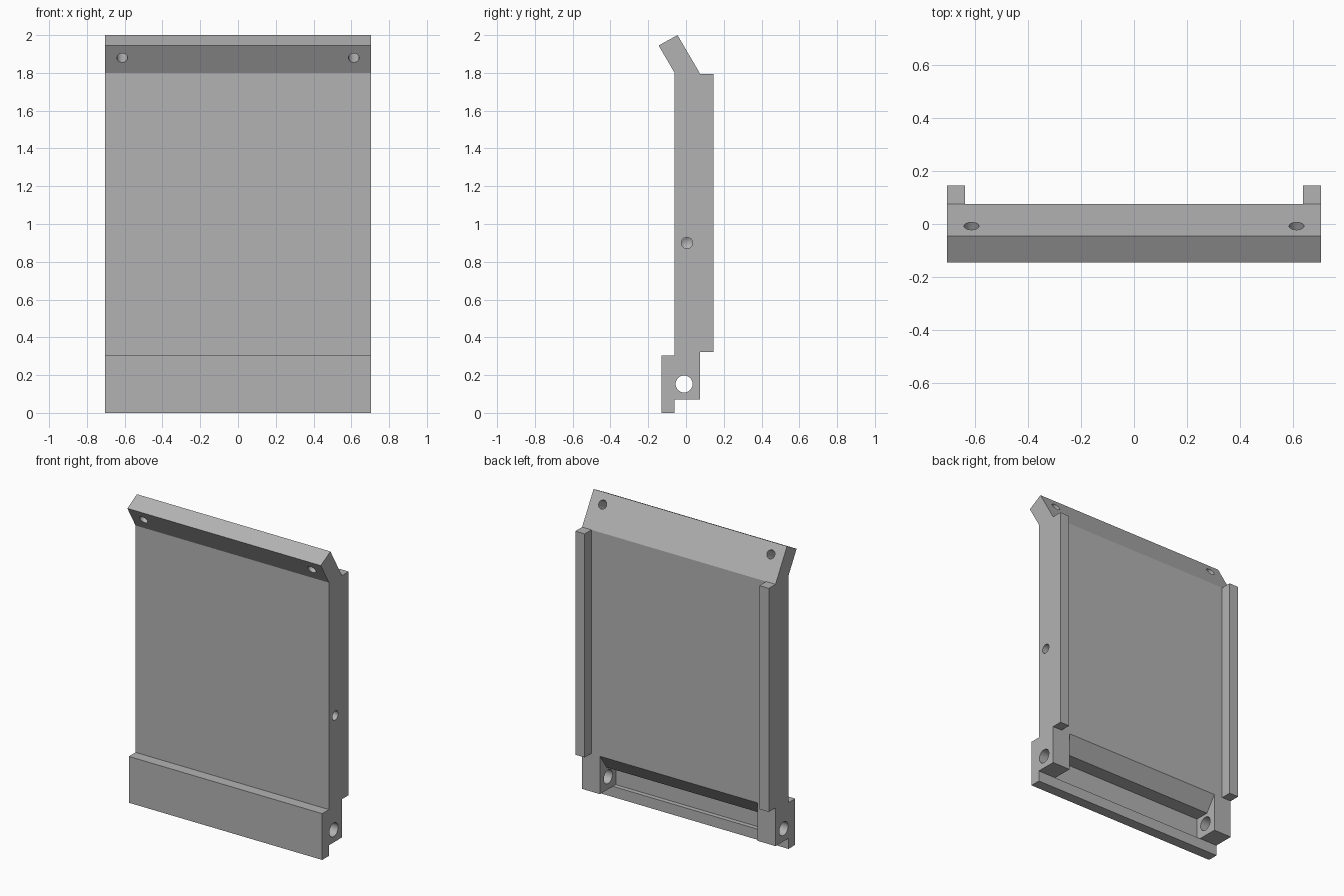
import bpy, bmesh
from mathutils import Vector

cube = bpy.data.objects.get("Cube")
if cube:
    bpy.data.objects.remove(cube, do_unlink=True)

HALF = 0.705      # half width of the panel
POCKET = 0.575    # half width of the space between the lugs

grey = bpy.data.materials.new("plain grey")
grey.use_nodes = True
grey.diffuse_color = (0.45, 0.45, 0.45, 1)
grey.node_tree.nodes["Principled BSDF"].inputs["Base Color"].default_value = (0.45, 0.45, 0.45, 1)


def finish(bm, name):
    bmesh.ops.recalc_face_normals(bm, faces=bm.faces)
    mesh = bpy.data.meshes.new(name)
    bm.to_mesh(mesh)
    bm.free()
    mesh.materials.append(grey)
    obj = bpy.data.objects.new(name, mesh)
    bpy.context.collection.objects.link(obj)
    return obj


def extrude(name, profile, x0, x1):
    """Sweep a (y, z) outline along x."""
    bm = bmesh.new()
    face = bm.faces.new([bm.verts.new((x0, y, z)) for y, z in profile])
    out = bmesh.ops.extrude_face_region(bm, geom=[face])
    verts = [g for g in out["geom"] if isinstance(g, bmesh.types.BMVert)]
    bmesh.ops.translate(bm, verts=verts, vec=(x1 - x0, 0, 0))
    return finish(bm, name)


def rod(name, centre, axis, r1, r2, length):
    """Round cutter along an axis; unequal radii give a cone."""
    bm = bmesh.new()
    bmesh.ops.create_cone(bm, cap_ends=True, segments=32, radius1=r1, radius2=r2, depth=length)
    obj = finish(bm, name)
    obj.rotation_mode = 'QUATERNION'
    obj.rotation_quaternion = Vector((0, 0, 1)).rotation_difference(Vector(axis))
    obj.location = centre
    return obj


def combine(target, other, operation):
    mod = target.modifiers.new(other.name, 'BOOLEAN')
    mod.operation = operation
    mod.solver = 'EXACT'
    mod.object = other
    bpy.context.view_layer.objects.active = target
    bpy.ops.object.modifier_apply(modifier=mod.name)
    bpy.data.objects.remove(other, do_unlink=True)


# Panel with front skirt and tilted head
panel = extrude("door_panel", [
    (-0.13, 0), (-0.06, 0), (-0.06, 0.07), (0.075, 0.07), (0.075, 1.795),
    (-0.045, 2), (-0.145, 1.945), (-0.06, 1.8), (-0.06, 0.305), (-0.13, 0.305)],
    -HALF, HALF)

# Pocket between the lugs, with sloped upper edge
pocket = extrude("pocket_cutter", [
    (0.1, 0.05), (0.1, 0.355), (0.075, 0.32), (0.005, 0.22),
    (-0.09, 0.22), (-0.09, 0.07), (-0.06, 0.07), (-0.06, 0.05)], -POCKET, POCKET)
combine(panel, pocket, 'DIFFERENCE')

# Hinge bore through both lugs
combine(panel, rod("hinge_cutter", (0, -0.01, 0.153), (1, 0, 0), 0.045, 0.045, 2), 'DIFFERENCE')

# Screw holes square to the tilted head
for side in (-1, 1):
    hole = rod("screw_cutter", (side * 0.613, -0.057, 1.908), (0, 0.87, 0.5), 0.028, 0.028, 0.3)
    combine(panel, hole, 'DIFFERENCE')

# Blind drilled hole with conical end on one edge
combine(panel, rod("drill_cutter", (HALF, 0.005, 0.9), (1, 0, 0), 0.03, 0.03, 0.2), 'DIFFERENCE')
combine(panel, rod("drill_tip_cutter", (HALF - 0.109, 0.005, 0.9), (-1, 0, 0), 0.03, 0, 0.02), 'DIFFERENCE')

# Rear guide rails
for side in (-1, 1):
    extrude("left_rail" if side > 0 else "right_rail",
            [(0.075, 0.322), (0.145, 0.322), (0.145, 1.795), (0.075, 1.795)],
            side * 0.637, side * HALF)

# Smooth bores, crisp edges
bpy.ops.object.select_all(action='DESELECT')
panel.select_set(True)
bpy.context.view_layer.objects.active = panel
bpy.ops.object.shade_smooth_by_angle(angle=0.5)
